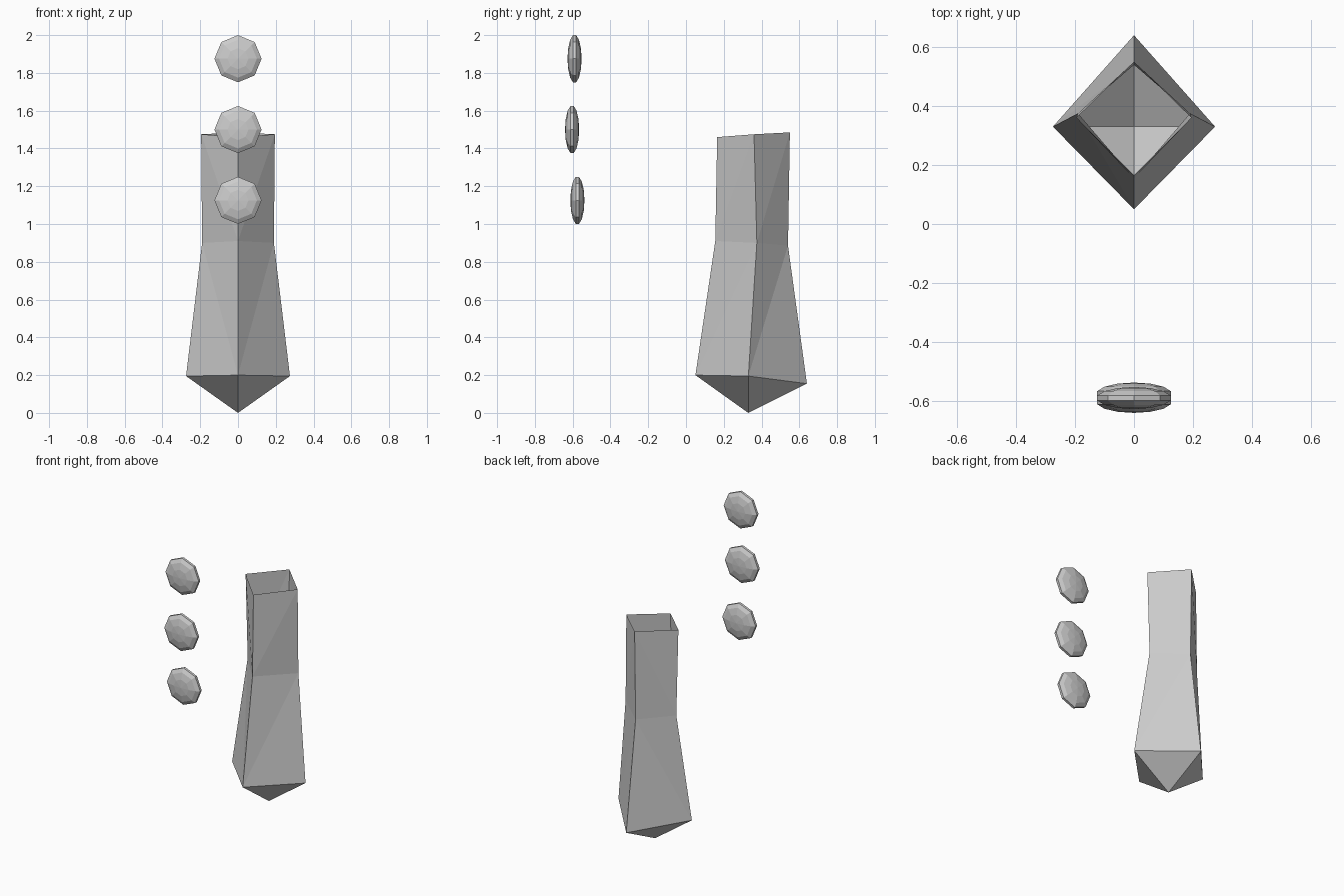
import bpy, bmesh, math

if "Cube" in bpy.data.objects:
    bpy.data.objects.remove(bpy.data.objects["Cube"])

# Four-sided open-topped body: each ring is (front y,z), (side x,y,z), (back y,z)
rings = [
    ((0.05, 0.20), (0.275, 0.33, 0.195), (0.64, 0.155)),
    ((0.155, 0.91), (0.19, 0.375, 0.90), (0.54, 0.885)),
    ((0.165, 1.46), (0.195, 0.36, 1.475), (0.55, 1.485)),
]
bm = bmesh.new()
tip = bm.verts.new((0, 0.33, 0))
loops = []
for front, side, back in rings:
    x, y, z = side
    loops.append([bm.verts.new(p) for p in
                  ((0, *front), (x, y, z), (0, *back), (-x, y, z))])

# pairs run from the front corner towards the back corner on both sides
for a, b in ((0, 1), (1, 2), (0, 3), (3, 2)):
    bm.faces.new((tip, loops[0][b], loops[0][a]))
    for lo, hi in zip(loops, loops[1:]):
        bm.faces.new((lo[a], lo[b], hi[b]))
        bm.faces.new((lo[a], hi[b], hi[a]))
bmesh.ops.recalc_face_normals(bm, faces=bm.faces[:])
mesh = bpy.data.meshes.new("body")
bm.to_mesh(mesh)
bm.free()
bpy.context.collection.objects.link(bpy.data.objects.new("body", mesh))

# Three flattened eight-sided buttons floating in front
for i, (y, z) in enumerate(((-0.575, 1.125), (-0.603, 1.5), (-0.59, 1.875))):
    bpy.ops.mesh.primitive_uv_sphere_add(segments=8, ring_count=7, radius=1,
                                         location=(0, y, z),
                                         rotation=(math.pi / 2, 0, 0))
    button = bpy.context.object
    button.name = f"button_{i + 1}"
    button.scale = (0.128, 0.128, 0.0375)
